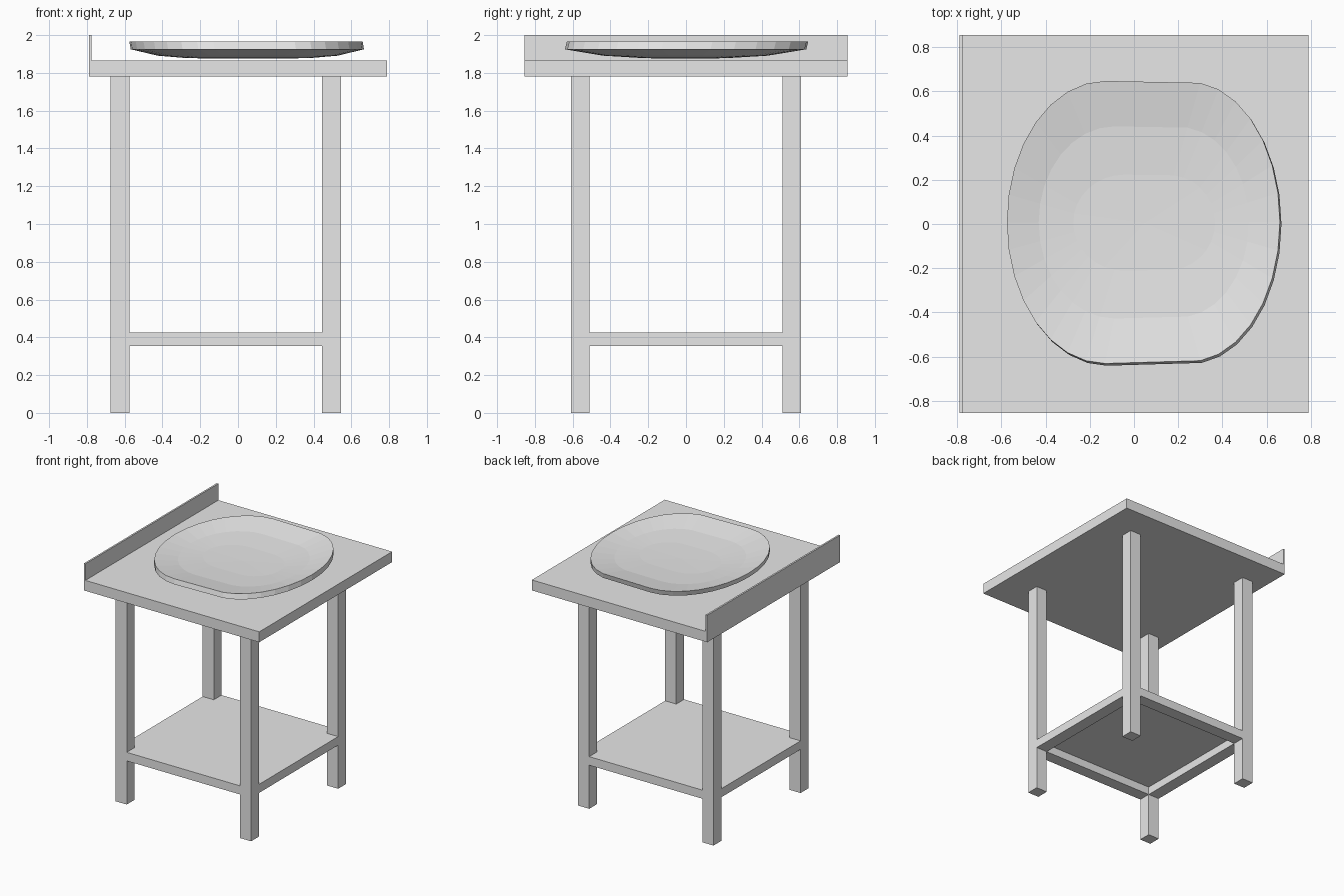
import bpy
import bmesh
from math import cos, sin, radians

cube = bpy.data.objects.get("Cube")
if cube:
    bpy.data.objects.remove(cube, do_unlink=True)

# Single pale grey finish
grey = bpy.data.materials.new("pale_grey")
grey.use_nodes = True
colour = (0.8, 0.8, 0.8, 1)
grey.diffuse_color = colour
grey.node_tree.nodes["Principled BSDF"].inputs["Base Color"].default_value = colour


def finish(name, bm):
    bmesh.ops.recalc_face_normals(bm, faces=bm.faces)
    mesh = bpy.data.meshes.new(name)
    bm.to_mesh(mesh)
    bm.free()
    mesh.materials.append(grey)
    obj = bpy.data.objects.new(name, mesh)
    bpy.context.scene.collection.objects.link(obj)
    return obj


def box(name, x, y, z):
    """Box from (min, max) ranges on each axis."""
    bm = bmesh.new()
    bmesh.ops.create_cube(bm, size=1)
    for v in bm.verts:
        for i, (lo, hi) in enumerate((x, y, z)):
            v.co[i] = lo if v.co[i] < 0 else hi
    return finish(name, bm)


# Worktop with an upstand along one side
TOP = 1.78
box("worktop", (-0.79, 0.79), (-0.855, 0.855), (TOP, 1.865))
box("upstand", (-0.79, -0.776), (-0.855, 0.855), (1.865, 2.0))

# Legs
LEG_X = {"right": (-0.675, -0.575), "left": (0.445, 0.545)}
LEG_Y = {"front": (-0.61, -0.51), "back": (0.51, 0.61)}
for side, xr in LEG_X.items():
    for end, yr in LEG_Y.items():
        box(f"{end}_{side}_leg", xr, yr, (0, TOP))

# Shelf rails between the legs, with a thin panel on top
RAIL_Z = (0.355, 0.425)
for side, xr in LEG_X.items():
    box(f"{side}_rail", xr, (-0.51, 0.51), RAIL_Z)
for end, yr in LEG_Y.items():
    box(f"{end}_rail", (-0.575, 0.445), yr, RAIL_Z)
box("shelf_panel", (-0.575, 0.445), (-0.51, 0.51), (0.42, 0.425))

# Shallow basin: rounded outline made of two half ellipses
outline = []
for i in range(15):
    a = radians(-83 + i * 166 / 14)
    outline.append((0.25 + 0.41 * cos(a), 0.01 + 0.633 * sin(a)))
for i in range(17):
    a = radians(90 + i * 180 / 16)
    outline.append((-0.13 + 0.445 * cos(a), 0.008 + 0.639 * sin(a)))

CENTRE = (0.05, 0.005)
# Ring scale in x, scale in y, height
RINGS = [(1, 1, 1.965), (0.77, 0.68, 1.931), (0.52, 0.34, 1.918)]


def dish(bm, shift):
    """Concentric rings closed by a centre point; returns the rim."""
    loops = []
    for sx, sy, z in RINGS:
        loops.append([bm.verts.new((CENTRE[0] + (x - CENTRE[0]) * sx + shift[0],
                                    CENTRE[1] + (y - CENTRE[1]) * sy + shift[1],
                                    z + shift[2])) for x, y in outline])
    for outer, inner in zip(loops, loops[1:]):
        bridge(bm, outer, inner)
    mid = bm.verts.new((CENTRE[0] + shift[0], CENTRE[1] + shift[1], 1.915 + shift[2]))
    last = loops[-1]
    for i in range(len(last)):
        bm.faces.new((last[i - 1], last[i], mid))
    return loops[0]


def bridge(bm, a, b):
    for i in range(len(a)):
        bm.faces.new((a[i - 1], a[i], b[i], b[i - 1]))


# Inner and outer shells joined by the rim wall
bm = bmesh.new()
bridge(bm, dish(bm, (0, 0, 0)), dish(bm, (0.007, -0.01, -0.04)))
finish("basin", bm)
